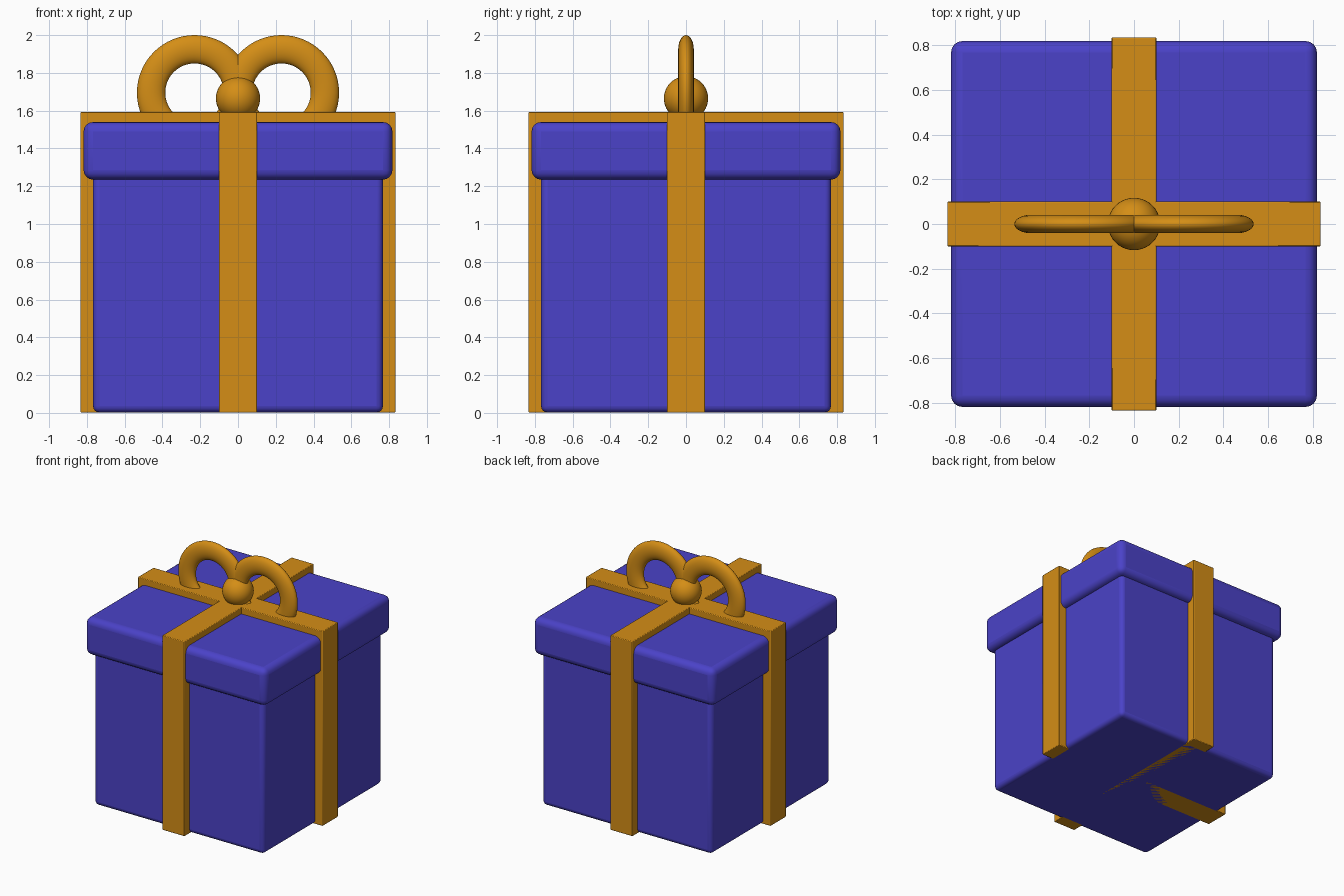
import bpy
from math import radians

if "Cube" in bpy.data.objects:
    bpy.data.objects.remove(bpy.data.objects["Cube"])


def material(name, color):
    m = bpy.data.materials.new(name)
    m.diffuse_color = color
    m.use_nodes = True
    m.node_tree.nodes["Principled BSDF"].inputs["Base Color"].default_value = m.diffuse_color
    return m


PURPLE = material("purple_paper", (0.07, 0.055, 0.58, 1))
GOLD = material("gold_ribbon", (0.66, 0.27, 0.008, 1))


def finish(obj, name, mat):
    obj.name = name
    obj.data.materials.append(mat)
    bpy.ops.object.shade_smooth_by_angle(angle=radians(35))
    return obj


def block(name, sx, sy, z0, z1, bevel, segments, mat):
    bpy.ops.mesh.primitive_cube_add(size=1, location=(0, 0, (z0 + z1) / 2))
    obj = bpy.context.object
    obj.scale = (sx, sy, z1 - z0)
    bpy.ops.object.transform_apply(location=False, rotation=False, scale=True)
    mod = obj.modifiers.new("rounded_edges", 'BEVEL')
    mod.width, mod.segments = bevel, segments
    return finish(obj, name, mat)


# Box and overhanging lid
block("box_body", 1.535, 1.535, 0.002, 1.27, 0.035, 4, PURPLE)
block("box_lid", 1.635, 1.635, 1.235, 1.54, 0.05, 4, PURPLE)

# Crossing ribbon bands
block("ribbon_side_to_side", 1.668, 0.2, 0.002, 1.592, 0.005, 2, GOLD)
block("ribbon_front_to_back", 0.2, 1.668, 0.002, 1.592, 0.005, 2, GOLD)

# Flattened bow loops, sunk into the ribbon
for side, x in (("left", -0.23), ("right", 0.23)):
    bpy.ops.mesh.primitive_torus_add(
        major_radius=0.23, minor_radius=0.075, major_segments=64,
        minor_segments=24, location=(x, 0, 1.695), rotation=(radians(90), 0, 0))
    loop = bpy.context.object
    loop.scale.z = 0.55
    finish(loop, "bow_loop_" + side, GOLD)

# Bow knot
bpy.ops.mesh.primitive_uv_sphere_add(segments=40, ring_count=20, radius=0.117,
                                     location=(0, 0, 1.665))
finish(bpy.context.object, "bow_knot", GOLD)
